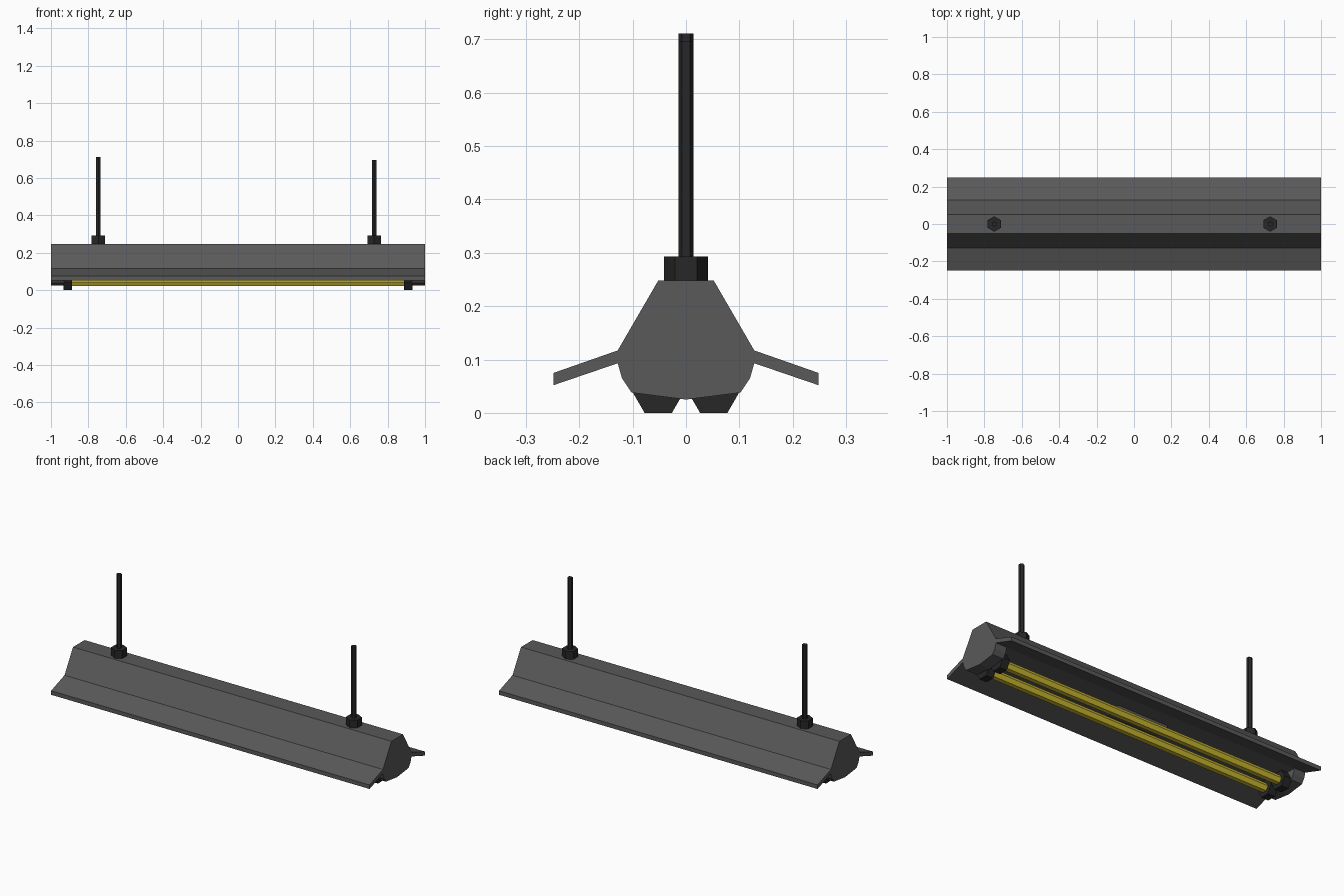
import bpy, bmesh, math

if "Cube" in bpy.data.objects:
    bpy.data.objects.remove(bpy.data.objects["Cube"])


def material(name, color):
    m = bpy.data.materials.new(name)
    m.diffuse_color = (*color, 1)
    m.use_nodes = True
    m.node_tree.nodes["Principled BSDF"].inputs["Base Color"].default_value = m.diffuse_color
    return m


GREY = material("dark_grey_metal", (0.10, 0.10, 0.10))
BLACK = material("black_plastic", (0.02, 0.02, 0.02))
YELLOW = material("yellow_glow", (0.62, 0.50, 0.03))


def extrude_x(name, profile, x0, x1, mat):
    """Closed (y, z) profile swept from x0 to x1."""
    bm = bmesh.new()
    face = bm.faces.new([bm.verts.new((x0, y, z)) for y, z in profile])
    res = bmesh.ops.extrude_face_region(bm, geom=[face])
    moved = [v for v in res["geom"] if isinstance(v, bmesh.types.BMVert)]
    bmesh.ops.translate(bm, verts=moved, vec=(x1 - x0, 0, 0))
    bmesh.ops.recalc_face_normals(bm, faces=bm.faces)
    me = bpy.data.meshes.new(name)
    bm.to_mesh(me)
    bm.free()
    ob = bpy.data.objects.new(name, me)
    bpy.context.collection.objects.link(ob)
    me.materials.append(mat)
    return ob


def mirrored(half):
    """Complete a profile from its +y half, skipping points on the axis."""
    return half + [(-y, z) for y, z in reversed(half) if y > 0]


def hexagon(cy, cz, r):
    return [(cy + r * math.cos(i * math.pi / 3), cz + r * math.sin(i * math.pi / 3))
            for i in range(6)]


def hex_post(name, x, z0, z1, r):
    """Upright six-sided post with corners along y."""
    bpy.ops.mesh.primitive_cylinder_add(vertices=6, radius=r, depth=z1 - z0,
                                        location=(x, 0, (z0 + z1) / 2))
    ob = bpy.context.object
    ob.name = name
    ob.data.materials.append(BLACK)


# Housing with sloping side wings
extrude_x("housing", mirrored([(0.052, 0.248), (0.128, 0.117), (0.248, 0.075),
                               (0.248, 0.052), (0.128, 0.093)]), -1, 1, GREY)

# Rounded end blocks below the housing, with lamp sockets on their inner side
block = [(0.128, 0.093), (0.12, 0.065), (0.102, 0.038), (0, 0.025)]
block = block + [(-y, z) for y, z in reversed(block[:-1])]
for end, s in (("left", -1), ("right", 1)):
    extrude_x(f"end_block_{end}", block, s * 0.93, s * 1.0, GREY)
    for side, y in (("front", -0.052), ("back", 0.052)):
        extrude_x(f"socket_{end}_{side}", hexagon(y, 0.044, 0.051),
                  s * 0.888, s * 0.933, BLACK)

# Lamp tubes
for side, y in (("front", -0.052), ("back", 0.052)):
    extrude_x(f"lamp_tube_{side}", hexagon(y, 0.044, 0.0255), -0.9, 0.9, YELLOW)

# Small ballast box above the tubes
extrude_x("ballast_box", [(-0.045, 0.073), (0.045, 0.073), (0.045, 0.1), (-0.045, 0.1)],
          -0.18, 0.14, GREY)

# Hanging rods and their nuts
for end, x, top in (("left", -0.747, 0.711), ("right", 0.728, 0.697)):
    hex_post(f"rod_nut_{end}", x, 0.245, 0.293, 0.041)
    hex_post(f"hanging_rod_{end}", x, 0.28, top, 0.0145)
